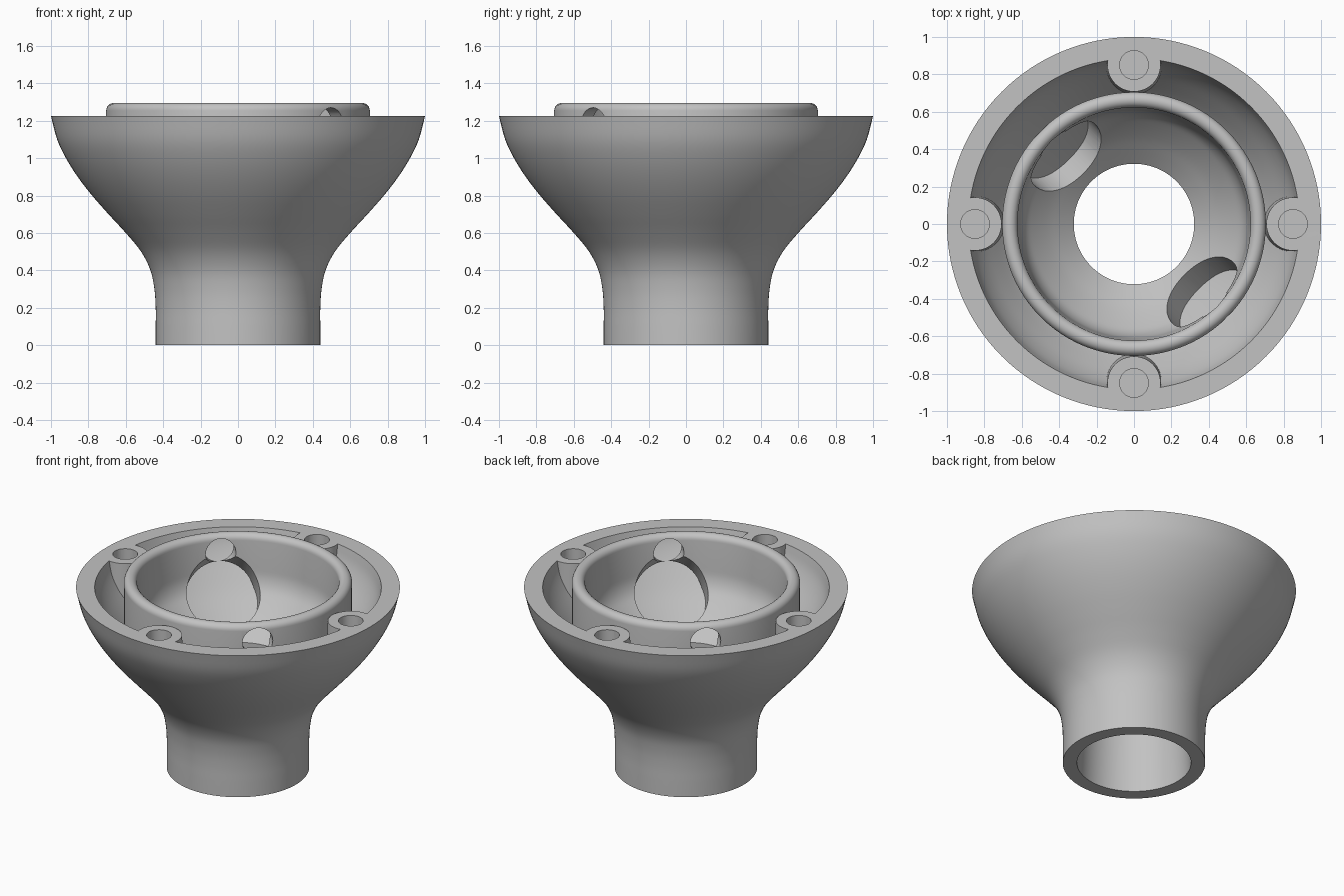
import bpy
import bmesh
import math
from mathutils import Matrix, Vector

SEGMENTS = 128
TURN = math.radians(90)

old = bpy.data.objects.get("Cube")
if old:
    bpy.data.objects.remove(old, do_unlink=True)

grey = bpy.data.materials.new("plain grey")
grey.use_nodes = True
grey.diffuse_color = (0.54, 0.54, 0.54, 1)
grey.node_tree.nodes["Principled BSDF"].inputs["Base Color"].default_value = (0.54, 0.54, 0.54, 1)


def smooth_path(points, steps=4):
    """Catmull-Rom curve through (radius, height) points."""
    p = [Vector(q) for q in points]
    p = [2 * p[0] - p[1]] + p + [2 * p[-1] - p[-2]]
    out = []
    for a, b, c, d in zip(p, p[1:], p[2:], p[3:]):
        for i in range(steps):
            t = i / steps
            out.append(0.5 * (2 * b + (c - a) * t + (2 * a - 5 * b + 4 * c - d) * t ** 2
                              + (3 * b - a - 3 * c + d) * t ** 3))
    return [tuple(q) for q in out] + [tuple(points[-1])]


def finish(name, bm):
    bmesh.ops.recalc_face_normals(bm, faces=bm.faces)
    mesh = bpy.data.meshes.new(name)
    bm.to_mesh(mesh)
    bm.free()
    mesh.materials.append(grey)
    obj = bpy.data.objects.new(name, mesh)
    bpy.context.collection.objects.link(obj)
    return obj


def lathe(name, profile):
    """Closed (radius, height) loop turned about z; points on the axis are merged."""
    bm = bmesh.new()
    rings = [[bm.verts.new((r * math.cos(a), r * math.sin(a), z)) for r, z in profile]
             for a in (math.tau * i / SEGMENTS for i in range(SEGMENTS))]
    n = len(profile)
    for i, ring in enumerate(rings):
        after = rings[(i + 1) % SEGMENTS]
        for j in range(n):
            k = (j + 1) % n
            if profile[j][0] > 0 or profile[k][0] > 0:
                bm.faces.new((ring[j], after[j], after[k], ring[k]))
    bmesh.ops.remove_doubles(bm, verts=bm.verts, dist=1e-5)
    return finish(name, bm)


def cone(name, start, end, r1, r2, sides=64):
    """Capped cylinder or cone between two points."""
    axis = Vector(end) - Vector(start)
    place = Matrix.Translation((Vector(start) + Vector(end)) / 2)
    bm = bmesh.new()
    bmesh.ops.create_cone(bm, cap_ends=True, segments=sides, radius1=r1, radius2=r2,
                          depth=axis.length,
                          matrix=place @ axis.to_track_quat('Z', 'Y').to_matrix().to_4x4())
    return finish(name, bm)


def activate(obj):
    bpy.ops.object.select_all(action='DESELECT')
    obj.select_set(True)
    bpy.context.view_layer.objects.active = obj


def combine(obj, other, operation, keep=False):
    mod = obj.modifiers.new(operation.title(), 'BOOLEAN')
    mod.operation = operation
    mod.solver = 'EXACT'
    mod.object = other
    activate(obj)
    bpy.ops.object.modifier_apply(modifier=mod.name)
    if not keep:
        bpy.data.objects.remove(other, do_unlink=True)


# Outer bowl and neck, with an even wall and a slightly tapered bore
outer = smooth_path([(0.44, 0.1), (0.44, 0.2), (0.447, 0.3), (0.468, 0.4), (0.518, 0.5),
                     (0.6, 0.6), (0.692, 0.7), (0.78, 0.8), (0.857, 0.9), (0.92, 1.0),
                     (0.967, 1.1), (1.0, 1.225)])
inner = smooth_path([(0.885, 1.225), (0.862, 1.14), (0.82, 1.055), (0.76, 0.966),
                     (0.69, 0.873), (0.605, 0.777), (0.515, 0.675), (0.42, 0.563), (0.33, 0.5)])
bowl = lathe("bowl", [(0.44, 0)] + outer + inner + [(0.352, 0)])

# Screw bosses, trimmed to stay within the bowl, with blind holes
limit = lathe("boss_limit", [(0, 0.1)] + [(r - 0.012, z) for r, z in outer] + [(0, 1.225)])
spots = [Vector((math.cos(i * TURN), math.sin(i * TURN), 0)) * 0.85 for i in range(4)]
for spot in spots:
    boss = cone("boss", spot + Vector((0, 0, 0.75)), spot + Vector((0, 0, 1.225)), 0.16, 0.142)
    combine(boss, limit, 'INTERSECT', keep=True)
    combine(bowl, boss, 'UNION')
for spot in spots:
    hole = cone("screw_hole", spot + Vector((0, 0, 1.09)), spot + Vector((0, 0, 1.3)), 0.077, 0.077, 32)
    combine(bowl, hole, 'DIFFERENCE')
bpy.data.objects.remove(limit, do_unlink=True)

# Inner cup with a rounded lip and dished floor, its foot sunk into the bowl
lip = [(0.664 + 0.041 * math.cos(a), 1.254 + 0.041 * math.sin(a))
       for a in (math.pi * i / 12 for i in range(13))]
floor = smooth_path([(0.612, 1.1), (0.604, 1.02), (0.58, 0.955), (0.535, 0.898),
                     (0.46, 0.82), (0.39, 0.758), (0.322, 0.7)])
cup = lathe("inner_cup", [(0.322, 0.49), (0.36, 0.49), (0.5, 0.635), (0.66, 0.815),
                          (0.705, 0.87)] + lip + floor)

# Two opposed openings through the cup wall: a wide slanted bore and a small vent
for angle in (math.radians(-45), math.radians(135)):
    out = Vector((math.cos(angle), math.sin(angle), 0))
    up = Vector((0, 0, 1))
    slant = (out - up).normalized()
    middle = out * 0.62 + up * 0.84
    combine(cup, cone("bore", middle - slant * 0.5, middle + slant * 0.4, 0.23, 0.23), 'DIFFERENCE')
    vent = out * 0.62 + up * 1.175
    combine(cup, cone("vent", vent - out * 0.15, vent + out * 0.2, 0.095, 0.095, 32), 'DIFFERENCE')

# Smooth shading with crisp edges
for obj in (bowl, cup):
    activate(obj)
    bpy.ops.object.shade_smooth_by_angle(angle=math.radians(30))
